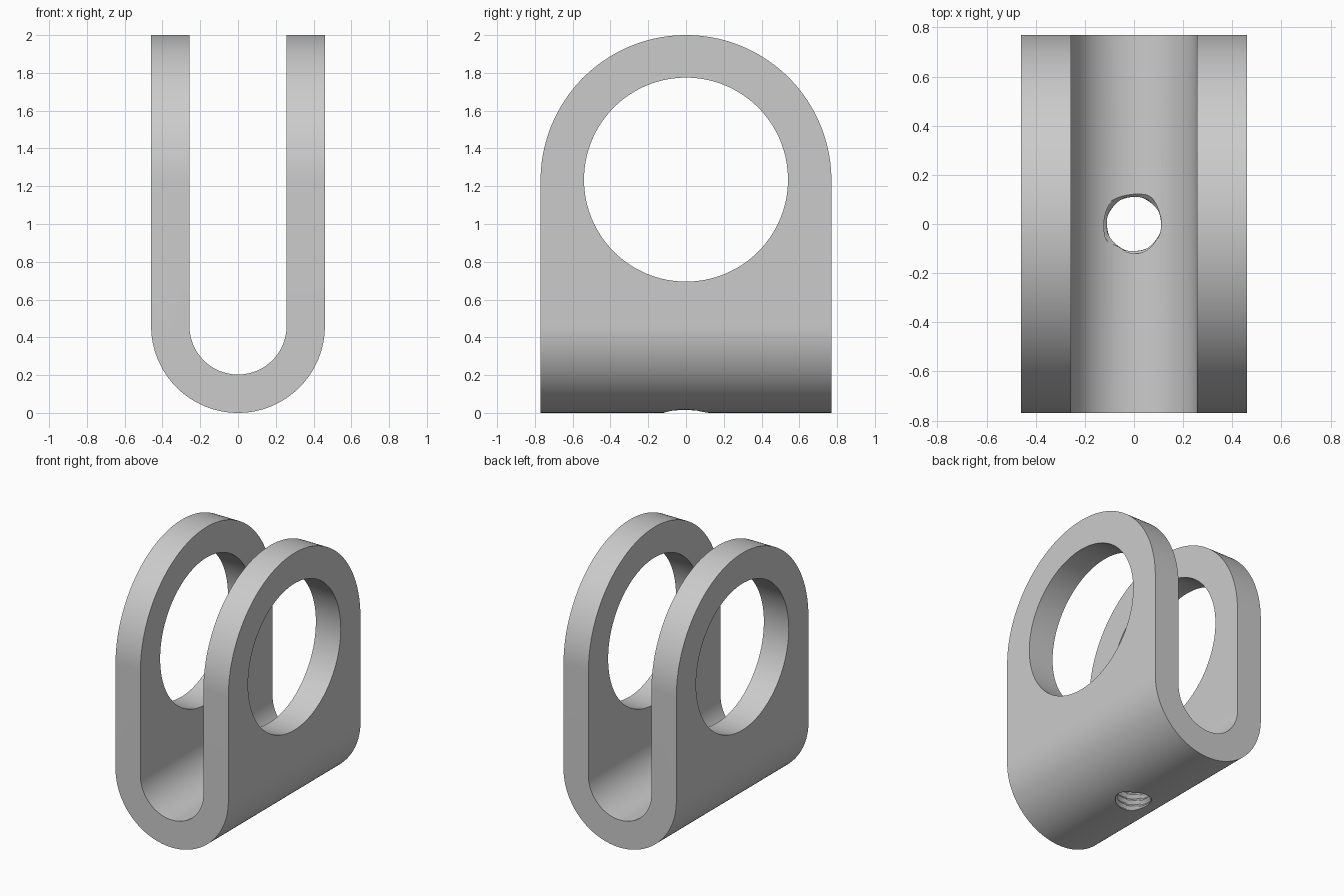
import bpy
import bmesh
from math import cos, sin, pi, radians

cube = bpy.data.objects.get("Cube")
if cube:
    bpy.data.objects.remove(cube, do_unlink=True)

HALF_WIDTH, INNER = 0.46, 0.257     # outer and inner bend radii
HALF_DEPTH, ARCH_Z = 0.77, 1.23     # arch radius and its centre height
EYE_RADIUS, EYE_Z = 0.54, 1.235
BORE, THREAD, PITCH = 0.11, 0.022, 0.045
TOP = 2.0

steel = bpy.data.materials.new("plain grey")
steel.use_nodes = True
GREY = (0.6, 0.6, 0.6, 1)
steel.diffuse_color = GREY
steel.node_tree.nodes["Principled BSDF"].inputs["Base Color"].default_value = GREY


def arc(cu, cv, r, start, end, steps=64):
    """Points of an arc in a 2D plane, angles in degrees."""
    angles = [radians(start + (end - start) * i / steps) for i in range(steps + 1)]
    return [(cu + r * cos(a), cv + r * sin(a)) for a in angles]


def finish(name, bm):
    bmesh.ops.recalc_face_normals(bm, faces=bm.faces)
    mesh = bpy.data.meshes.new(name)
    bm.to_mesh(mesh)
    bm.free()
    mesh.materials.append(steel)
    obj = bpy.data.objects.new(name, mesh)
    bpy.context.collection.objects.link(obj)
    return obj


def prism(name, profile, axis, half):
    """Extrude a profile (horizontal, z) symmetrically along x or y."""
    place = (lambda u, v: (-half, u, v)) if axis == "x" else (lambda u, v: (u, -half, v))
    bm = bmesh.new()
    face = bm.faces.new([bm.verts.new(place(u, v)) for u, v in profile])
    new = bmesh.ops.extrude_face_region(bm, geom=[face])["geom"]
    verts = [g for g in new if isinstance(g, bmesh.types.BMVert)]
    shift = (2 * half, 0, 0) if axis == "x" else (0, 2 * half, 0)
    bmesh.ops.translate(bm, verts=verts, vec=shift)
    return finish(name, bm)


def thread_cutter(name, low, high, sides=48, rows_per_turn=8):
    """Closed screw-shaped plug whose radius follows a helical ridge."""
    bm = bmesh.new()
    count = round((high - low) / PITCH * rows_per_turn)
    rings = []
    for j in range(count + 1):
        z = low + (high - low) * j / count
        ring = []
        for i in range(sides):
            phase = (z / PITCH - i / sides) % 1
            r = BORE + THREAD * (1 - abs(2 * phase - 1))
            a = 2 * pi * i / sides
            ring.append(bm.verts.new((r * cos(a), r * sin(a), z)))
        rings.append(ring)
    for lower, upper in zip(rings, rings[1:]):
        for i in range(sides):
            k = (i + 1) % sides
            bm.faces.new((lower[i], lower[k], upper[k], upper[i]))
    bm.faces.new(rings[0][::-1])
    bm.faces.new(rings[-1])
    return finish(name, bm)


def cut(target, tool, operation):
    mod = target.modifiers.new(tool.name, "BOOLEAN")
    mod.operation = operation
    mod.solver = "EXACT"
    mod.object = tool
    bpy.ops.object.modifier_apply(modifier=mod.name)
    bpy.data.objects.remove(tool, do_unlink=True)


# U-shaped strap, overlong at the top so the arch trims it
u_profile = (arc(0, HALF_WIDTH, HALF_WIDTH, 180, 360) + [(HALF_WIDTH, TOP + 0.1), (INNER, TOP + 0.1)]
             + arc(0, HALF_WIDTH, INNER, 0, -180) + [(-INNER, TOP + 0.1), (-HALF_WIDTH, TOP + 0.1)])
clevis = prism("clevis_bracket", u_profile, "y", HALF_DEPTH + 0.1)
bpy.context.view_layer.objects.active = clevis
clevis.select_set(True)

# Rounded side outline
outline = arc(0, ARCH_Z, HALF_DEPTH, 0, 180, 96) + [(-HALF_DEPTH, -0.2), (HALF_DEPTH, -0.2)]
cut(clevis, prism("side_outline", outline, "x", 1), "INTERSECT")

# Large round eye through both arms
cut(clevis, prism("eye_cutter", arc(0, EYE_Z, EYE_RADIUS, 0, 360, 128)[:-1], "x", 1), "DIFFERENCE")

# Threaded hole in the base
cut(clevis, thread_cutter("thread_cutter", -0.06, 0.32), "DIFFERENCE")

bpy.ops.object.shade_smooth_by_angle(angle=radians(25))
